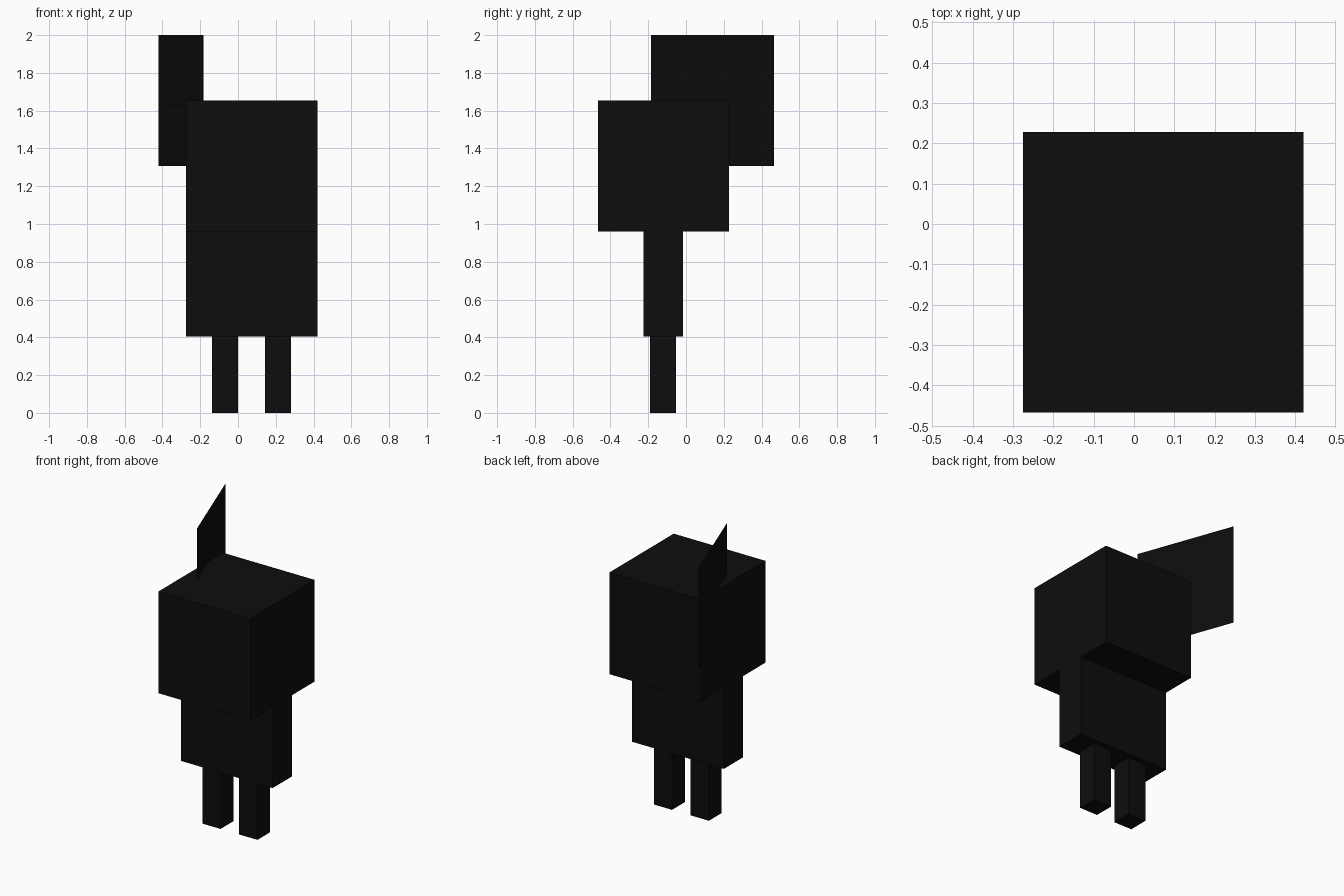
import bpy
import bmesh

if "Cube" in bpy.data.objects:
    bpy.data.objects.remove(bpy.data.objects["Cube"])

black = bpy.data.materials.new("black")
black.diffuse_color = (0.004, 0.004, 0.004, 1)
black.use_nodes = True
black.node_tree.nodes["Principled BSDF"].inputs["Base Color"].default_value = black.diffuse_color


def finish(name, bm):
    mesh = bpy.data.meshes.new(name)
    bm.to_mesh(mesh)
    bm.free()
    mesh.materials.append(black)
    obj = bpy.data.objects.new(name, mesh)
    bpy.context.collection.objects.link(obj)
    return obj


def box(name, lo, hi):
    """Flat-faced box between two corners."""
    bm = bmesh.new()
    bmesh.ops.create_cube(bm, size=1)
    for v in bm.verts:
        for i in range(3):
            v.co[i] = hi[i] if v.co[i] > 0 else lo[i]
    return finish(name, bm)


# Cube head and narrower slab body
box("head", (-0.275, -0.467, 0.96), (0.42, 0.228, 1.655))
box("body", (-0.275, -0.225, 0.405), (0.42, -0.016, 0.96))

# Pair of square legs
for name, x in (("left_leg", -0.137), ("right_leg", 0.142)):
    box(name, (x, -0.19, 0), (x + 0.138, -0.052, 0.405))

# Single upright sheet, turned outward behind the head
bm = bmesh.new()
near, far = (-0.183, -0.184), (-0.42, 0.467)
corners = [(*near, 1.306), (*far, 1.306), (*far, 2.0), (*near, 2.0)]
bm.faces.new([bm.verts.new(c) for c in corners])
finish("side_fin", bm)
